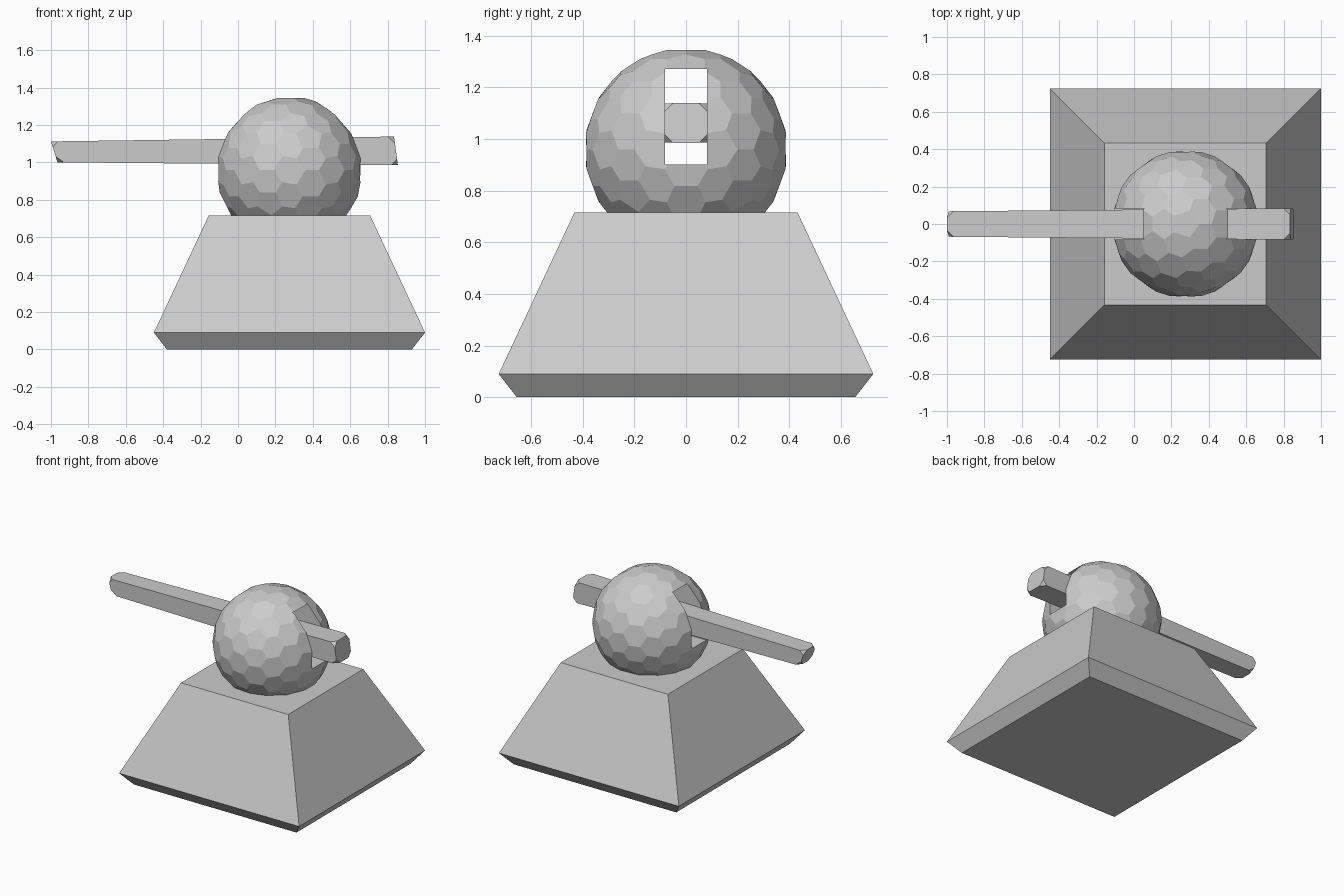
import bpy, bmesh
from mathutils import Vector

if "Cube" in bpy.data.objects:
    bpy.data.objects.remove(bpy.data.objects["Cube"])


def finish(name, bm):
    bmesh.ops.recalc_face_normals(bm, faces=bm.faces[:])
    mesh = bpy.data.meshes.new(name)
    bm.to_mesh(mesh)
    bm.free()
    obj = bpy.data.objects.new(name, mesh)
    bpy.context.collection.objects.link(obj)
    return obj


def loft(rings):
    """Closed solid skinned through rings of four points."""
    bm = bmesh.new()
    loops = [[bm.verts.new(p) for p in ring] for ring in rings]
    for a, b in zip(loops, loops[1:]):
        for i in range(4):
            j = (i + 1) % 4
            bm.faces.new((a[i], a[j], b[j], b[i]))
    bm.faces.new(loops[0])
    bm.faces.new(loops[-1])
    return bm


CX = 0.275

# Pedestal: square profile flaring out, then tapering to the top
profile = [(0.655, 0.0), (0.725, 0.09), (0.432, 0.715)]
finish("pedestal", loft([
    [(CX - h, -h, z), (CX + h, -h, z), (CX + h, h, z), (CX - h, h, z)]
    for h, z in profile]))

# Faceted ball: truncated icosphere made of hexagons and pentagons
R, centre = 0.394, Vector((CX, 0, 0.958))
bm = bmesh.new()
bmesh.ops.create_icosphere(bm, subdivisions=2, radius=R)
bmesh.ops.bevel(bm, geom=bm.verts[:] + bm.edges[:], offset=35, offset_type='PERCENT',
                segments=1, profile=0.5, affect='VERTICES')
for v in bm.verts:
    v.co = v.co.normalized() * R + centre
ball = finish("ball", bm)

# Slot running right through the ball
x0, x1, w, z0, z1 = CX - 0.6, CX + 0.6, 0.082, 0.9, 1.27
cutter = finish("slot_cutter", loft([
    [(x, -w, z0), (x, w, z0), (x, w, z1), (x, -w, z1)] for x in (x0, x1)]))
cutter.hide_render = True
cutter.hide_viewport = True
mod = ball.modifiers.new("slot", 'BOOLEAN')
mod.operation = 'DIFFERENCE'
mod.solver = 'EXACT'
mod.object = cutter

# Tapered bar with slanted ends and clipped corners
ends = [(-0.965, -1.0, 0.068, 1.0, 1.112), (0.855, 0.834, 0.084, 0.985, 1.138)]
bm = loft([[(xb, -h, zb), (xb, h, zb), (xt, h, zt), (xt, -h, zt)]
           for xb, xt, h, zb, zt in ends])
bmesh.ops.bevel(bm, geom=bm.verts[:] + bm.edges[:], offset=0.034, offset_type='OFFSET',
                segments=1, profile=0.5, affect='VERTICES')
finish("bar", bm)
